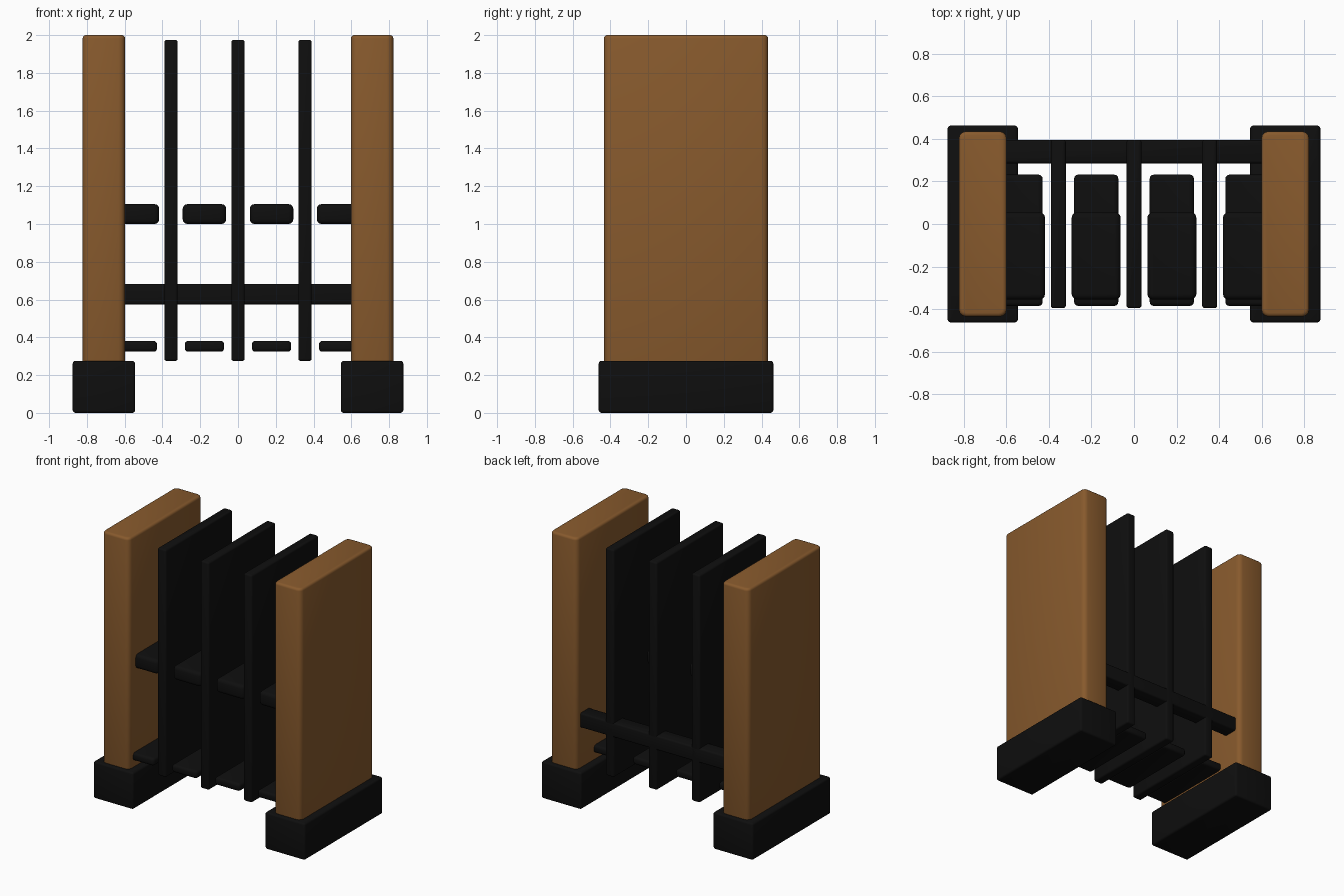
import bpy, bmesh, math

cube = bpy.data.objects.get("Cube")
if cube:
    bpy.data.objects.remove(cube, do_unlink=True)


def material(name, color):
    m = bpy.data.materials.new(name)
    m.use_nodes = True
    m.diffuse_color = color
    bsdf = next(n for n in m.node_tree.nodes if n.type == 'BSDF_PRINCIPLED')
    bsdf.inputs["Base Color"].default_value = color
    return m


wood = material("brown wood", (0.245, 0.102, 0.026, 1))
black = material("matte black", (0.0045, 0.0045, 0.0045, 1))


def block(name, mat, xs, ys, zs, corner, rim):
    """Box between limits; upright edges rounded by corner, the others by rim."""
    bm = bmesh.new()
    bmesh.ops.create_cube(bm, size=1)
    for v in bm.verts:
        for i, (lo, hi) in enumerate((xs, ys, zs)):
            v.co[i] = hi if v.co[i] > 0 else lo
    upright = [e for e in bm.edges
               if abs(e.verts[0].co.z - e.verts[1].co.z) > 1e-4]
    bmesh.ops.bevel(bm, geom=upright, offset=corner, segments=3,
                    profile=0.5, affect='EDGES')
    bm.normal_update()
    rims = [e for e in bm.edges
            if abs(e.verts[0].co.z - e.verts[1].co.z) < 1e-4]
    bmesh.ops.bevel(bm, geom=rims, offset=rim, segments=3,
                    profile=0.5, affect='EDGES')
    bmesh.ops.recalc_face_normals(bm, faces=bm.faces)
    mesh = bpy.data.meshes.new(name)
    bm.to_mesh(mesh)
    bm.free()
    mesh.materials.append(mat)
    obj = bpy.data.objects.new(name, mesh)
    bpy.context.collection.objects.link(obj)
    bpy.ops.object.select_all(action='DESELECT')
    obj.select_set(True)
    bpy.context.view_layer.objects.active = obj
    bpy.ops.object.shade_smooth_by_angle(angle=math.radians(35))
    return obj


def around(center, width):
    return center - width / 2, center + width / 2


# Side posts standing on heavy feet
for side, s in (("left", 1), ("right", -1)):
    block(side + "_post", wood, around(s * 0.71, 0.225), (-0.435, 0.435),
          (0.25, 2.0), 0.035, 0.018)
    block(side + "_foot", black, around(s * 0.71, 0.33), (-0.462, 0.462),
          (0, 0.275), 0.014, 0.014)

# Upright dividers
for i in range(3):
    block(f"divider_{i + 1}", black, around((i - 1) * 0.355, 0.07),
          (-0.395, 0.395), (0.275, 1.975), 0.012, 0.012)

# Rear crossbar
block("rear_crossbar", black, (-0.61, 0.61), (0.285, 0.395),
      (0.575, 0.683), 0.012, 0.012)

# Pads in the four bays: thick upper ones, thin lower ones
for i in range(4):
    x = (i - 1.5) * 0.355
    block(f"upper_pad_{i + 1}", black, around(x, 0.23), (-0.355, 0.055),
          (1.0, 1.105), 0.026, 0.024)
    block(f"lower_pad_{i + 1}", black, around(x, 0.208), (-0.385, 0.232),
          (0.324, 0.381), 0.02, 0.018)
